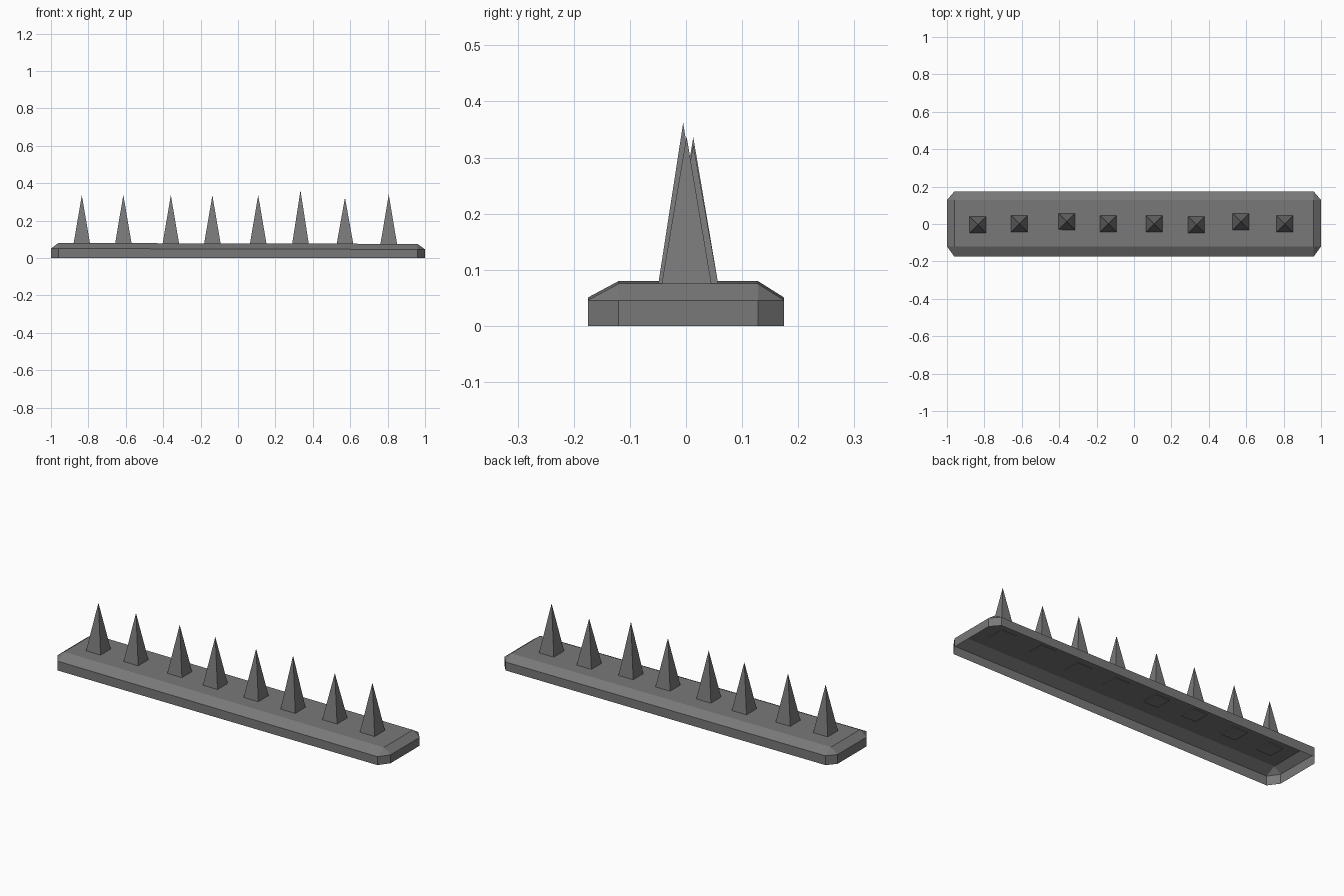
import bpy, bmesh
from mathutils import Matrix

if "Cube" in bpy.data.objects:
    bpy.data.objects.remove(bpy.data.objects["Cube"])

steel = bpy.data.materials.new("dark_grey")
steel.diffuse_color = (0.19, 0.19, 0.19, 1)
steel.use_nodes = True
steel.node_tree.nodes["Principled BSDF"].inputs["Base Color"].default_value = steel.diffuse_color


def finish(bm, name):
    me = bpy.data.meshes.new(name)
    bm.to_mesh(me)
    bm.free()
    me.materials.append(steel)
    ob = bpy.data.objects.new(name, me)
    bpy.context.collection.objects.link(ob)
    return ob


# Base strip: cut-corner outline, sloped shoulders, flat top, open underneath
Y0, Y1 = -0.12, 0.128
outline = [(-0.96, -0.175), (0.96, -0.175), (1, Y0), (1, Y1),
           (0.96, 0.175), (-0.96, 0.175), (-1, Y1), (-1, Y0)]
plateau = [(-0.96, Y0), (0.96, Y0), (0.96, Y1), (-0.96, Y1)]


def lean(x):  # the strip is slightly lower at its right end
    return -0.0025 * x


bm = bmesh.new()
low = [bm.verts.new((x, y, 0)) for x, y in outline]
rim = [bm.verts.new((x, y, 0.048 + lean(x))) for x, y in outline]
top = [bm.verts.new((x, y, 0.0775 + lean(x))) for x, y in plateau]
for i in range(8):
    j = (i + 1) % 8
    bm.faces.new((low[i], low[j], rim[j], rim[i]))
for i in range(4):
    j = (i + 1) % 4
    bm.faces.new((rim[2 * i], rim[2 * i + 1], top[j], top[i]))
    bm.faces.new((rim[2 * i + 1], rim[(2 * i + 2) % 8], top[j]))
bm.faces.new(top)
finish(bm, "base_strip")

# Spikes: four-sided pyramids (x, y, tip height), slightly uneven
spikes = [(-0.835, -0.004, 0.335), (-0.613, 0.001, 0.337),
          (-0.359, 0.013, 0.336), (-0.137, 0.001, 0.335),
          (0.108, 0.001, 0.336), (0.334, -0.005, 0.362),
          (0.572, 0.013, 0.323), (0.806, 0.001, 0.338)]
BASE_Z, HALF = 0.074, 0.0445
for n, (x, y, tip) in enumerate(spikes, 1):
    bm = bmesh.new()
    foot = [bm.verts.new((x + sx * HALF, y + sy * HALF, BASE_Z))
            for sx, sy in ((-1, -1), (1, -1), (1, 1), (-1, 1))]
    apex = bm.verts.new((x, y, tip))
    for i in range(4):
        bm.faces.new((foot[i], foot[(i + 1) % 4], apex))
    bm.faces.new(foot[::-1])
    finish(bm, f"spike_{n}")
